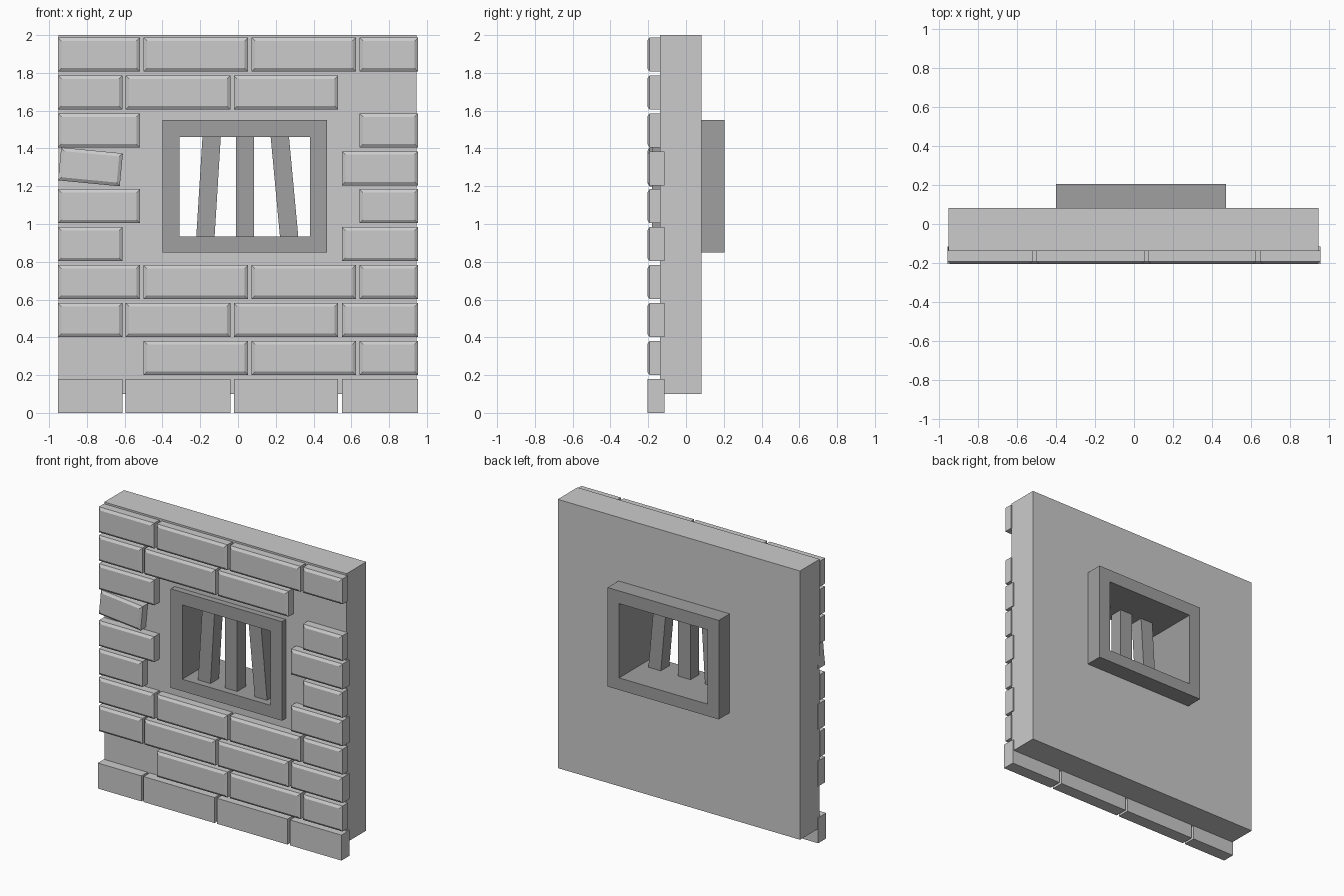
import bpy, bmesh, math
from mathutils import Matrix

if "Cube" in bpy.data.objects:
    bpy.data.objects.remove(bpy.data.objects["Cube"])


def finish(bm, name, mat=None):
    bmesh.ops.recalc_face_normals(bm, faces=bm.faces)
    me = bpy.data.meshes.new(name)
    bm.to_mesh(me)
    bm.free()
    ob = bpy.data.objects.new(name, me)
    bpy.context.collection.objects.link(ob)
    if mat:
        me.materials.append(mat)
    return ob


def ring(name, outer, inner, y0, y1, mat=None):
    """Rectangular plate in x/z with a rectangular hole; rects are x0, x1, z0, z1."""
    bm = bmesh.new()

    def loop(r, y):
        return [bm.verts.new((x, y, z)) for x, z in
                ((r[0], r[2]), (r[1], r[2]), (r[1], r[3]), (r[0], r[3]))]
    of, nf, ob, nb = loop(outer, y0), loop(inner, y0), loop(outer, y1), loop(inner, y1)
    for a, b in ((of, nf), (nf, nb), (nb, ob), (ob, of)):
        for i in range(4):
            j = (i + 1) % 4
            bm.faces.new((a[i], a[j], b[j], b[i]))
    return finish(bm, name, mat)


def brick(name, x0, x1, z0, z1, yb, chamfer=True, tilt=0):
    """Block with a chamfered front face."""
    w, h, yf = x1 - x0, z1 - z0, -0.205
    c, d = (0.018, 0.012) if chamfer else (0, 0)
    bm = bmesh.new()
    bmesh.ops.create_cube(bm, size=1, matrix=Matrix.Diagonal((w, yf + d - yb, h, 1)))
    front = min(bm.faces, key=lambda f: f.calc_center_median().y)
    yc = (yf + d + yb) / 2
    # the cube is mirrored in y by the negative scale, so pick the front by position
    bmesh.ops.translate(bm, verts=bm.verts, vec=(0, yc, 0))
    if chamfer:
        front = bmesh.ops.extrude_discrete_faces(bm, faces=[front])["faces"][0]
        for v in front.verts:
            v.co.x *= (w - 2 * c) / w
            v.co.z *= (h - 2 * c) / h
            v.co.y = yf
    ob = finish(bm, name)
    ob.location = ((x0 + x1) / 2, 0, (z0 + z1) / 2)
    ob.rotation_euler.y = math.radians(tilt)
    return ob


iron = bpy.data.materials.new("dark_iron")
iron.diffuse_color = (0.35, 0.35, 0.35, 1)
iron.use_nodes = True
iron.node_tree.nodes["Principled BSDF"].inputs["Base Color"].default_value = iron.diffuse_color

# wall slab and window frame passing through it
FRAME = (-0.40, 0.47, 0.85, 1.55)
ring("wall", (-0.95, 0.945, 0.10, 2.0), FRAME, -0.137, 0.083)
ring("window_frame", FRAME, (-0.31, 0.38, 0.935, 1.46), -0.18, 0.205, iron)

# window bars: centre x at the bottom and top
for i, (xb, xt) in enumerate(((-0.174, -0.138), (0.037, 0.037), (0.273, 0.219))):
    bm = bmesh.new()
    bmesh.ops.create_cube(bm, size=1, matrix=Matrix.Diagonal((0.097, 0.095, 0.58, 1)))
    for v in bm.verts:
        v.co.x += xt if v.co.z > 0 else xb
        v.co.y -= 0.083
        v.co.z += 1.1975
    finish(bm, f"window_bar_{i}", iron)

# brick courses in running bond, with the bricks present in each row
EVEN = ((-0.953, -0.612), (-0.595, -0.04), (-0.022, 0.53), (0.55, 0.953))
ODD = ((-0.953, -0.52), (-0.50, 0.053), (0.072, 0.624), (0.644, 0.953))
ROWS = ("0123", "123", "0123", "0123", "03", "03", "03", "03", "012", "0123")
for r, present in enumerate(ROWS):
    z = r * 0.2008
    for k in map(int, present):
        x0, x1 = (ODD if r % 2 else EVEN)[k]
        yb = -0.135 if r % 2 or r == 8 else -0.115
        name = f"brick_{r}_{k}"
        if (r, k) == (6, 0):  # loose tilted brick
            brick(name, -0.945, -0.617, 1.215, 1.39, -0.115, tilt=5.5)
        else:
            brick(name, x0, x1, z, z + 0.18, yb, chamfer=r > 0)
